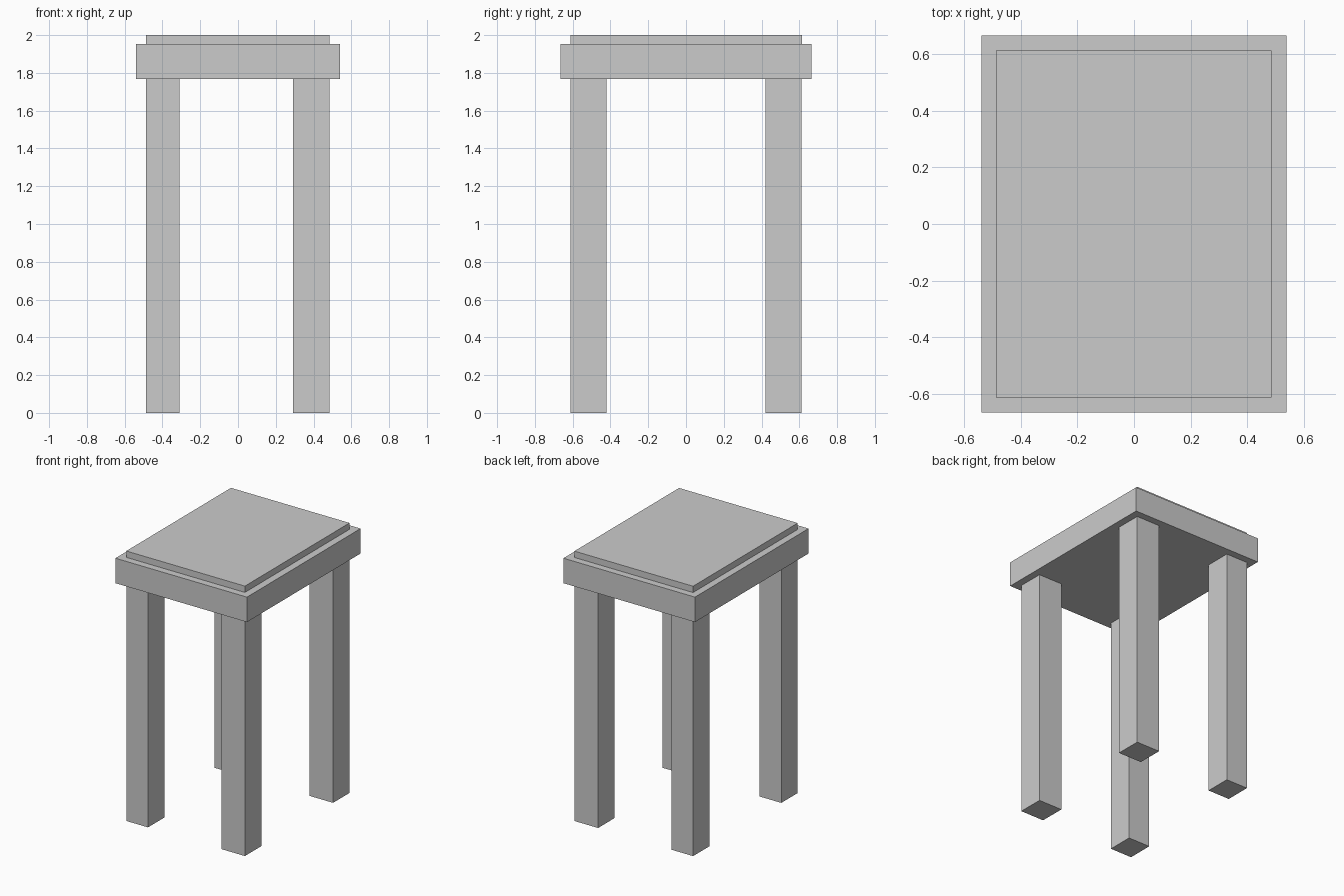
import bpy

if "Cube" in bpy.data.objects:
    bpy.data.objects.remove(bpy.data.objects["Cube"])


def box(name, x, y, z):
    """Box spanning the given (min, max) ranges."""
    bpy.ops.mesh.primitive_cube_add(size=1)
    ob = bpy.context.object
    ob.name = name
    ob.location = [(a + b) / 2 for a, b in (x, y, z)]
    ob.scale = [b - a for a, b in (x, y, z)]
    bpy.ops.object.transform_apply(location=True, rotation=False, scale=True)
    return ob


# Seat slab and the thin inset pad on top
box("seat", (-0.539, 0.539), (-0.665, 0.665), (1.768, 1.953))
box("seat_pad", (-0.487, 0.485), (-0.612, 0.613), (1.953, 2.0))

# Four legs; the left pair is slightly narrower
for side, x in (("left", (-0.487, -0.309)), ("right", (0.292, 0.485))):
    for end, y in (("front", (-0.612, -0.42)), ("back", (0.42, 0.612))):
        box(f"{end}_{side}_leg", x, y, (0, 1.768))
